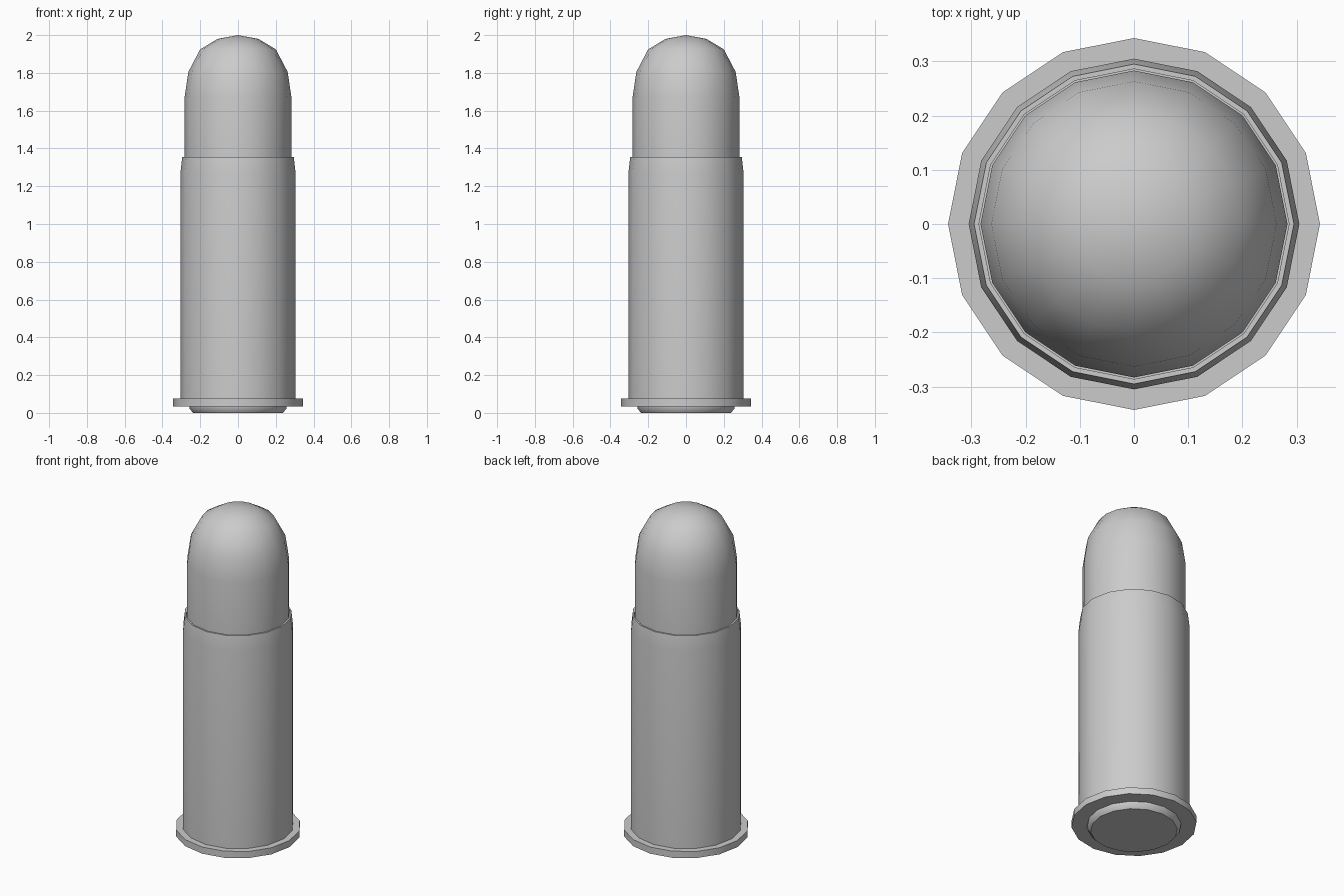
import bpy, bmesh, math

SIDES = 16

cube = bpy.data.objects.get("Cube")
if cube:
    bpy.data.objects.remove(cube, do_unlink=True)

# Single plain grey material
grey = bpy.data.materials.new("plain grey")
grey.use_nodes = True
colour = (0.6, 0.6, 0.6, 1)
grey.diffuse_color = colour
grey.node_tree.nodes["Principled BSDF"].inputs["Base Color"].default_value = colour


def lathe(name, profile):
    """Turn a (radius, height) profile around z, running from bottom to top."""
    bm = bmesh.new()
    rings = []
    for r, z in profile:
        if r == 0:
            rings.append([bm.verts.new((0, 0, z))] * SIDES)
        else:
            angles = [math.tau * i / SIDES for i in range(SIDES)]
            rings.append([bm.verts.new((r * math.cos(a), r * math.sin(a), z)) for a in angles])
    for low, high in zip(rings, rings[1:]):
        for i in range(SIDES):
            j = (i + 1) % SIDES
            corners = dict.fromkeys((low[i], low[j], high[j], high[i]))
            bm.faces.new(list(corners))
    bmesh.ops.recalc_face_normals(bm, faces=bm.faces)
    mesh = bpy.data.meshes.new(name)
    bm.to_mesh(mesh)
    bm.free()
    mesh.materials.append(grey)
    obj = bpy.data.objects.new(name, mesh)
    bpy.context.collection.objects.link(obj)
    bpy.ops.object.select_all(action='DESELECT')
    obj.select_set(True)
    bpy.context.view_layer.objects.active = obj
    bpy.ops.object.shade_smooth_by_angle(angle=math.radians(40))
    return obj


# Case: flanged base, straight wall, slightly tapered mouth with a thin lip
lathe("case", [(0, 0.035), (0.343, 0.035), (0.343, 0.075), (0.305, 0.075),
               (0.305, 1.27), (0.297, 1.34), (0.295, 1.355),
               (0.286, 1.355), (0.286, 1.3), (0, 1.3)])

# Rounded tip seated in the mouth
lathe("tip", [(0, 1.3), (0.283, 1.3), (0.283, 1.67), (0.263, 1.805),
              (0.2, 1.925), (0.108, 1.98), (0, 2.0)])

# Chamfered disc under the base
lathe("base_disc", [(0, 0), (0.238, 0), (0.258, 0.025), (0.258, 0.04), (0, 0.04)])
